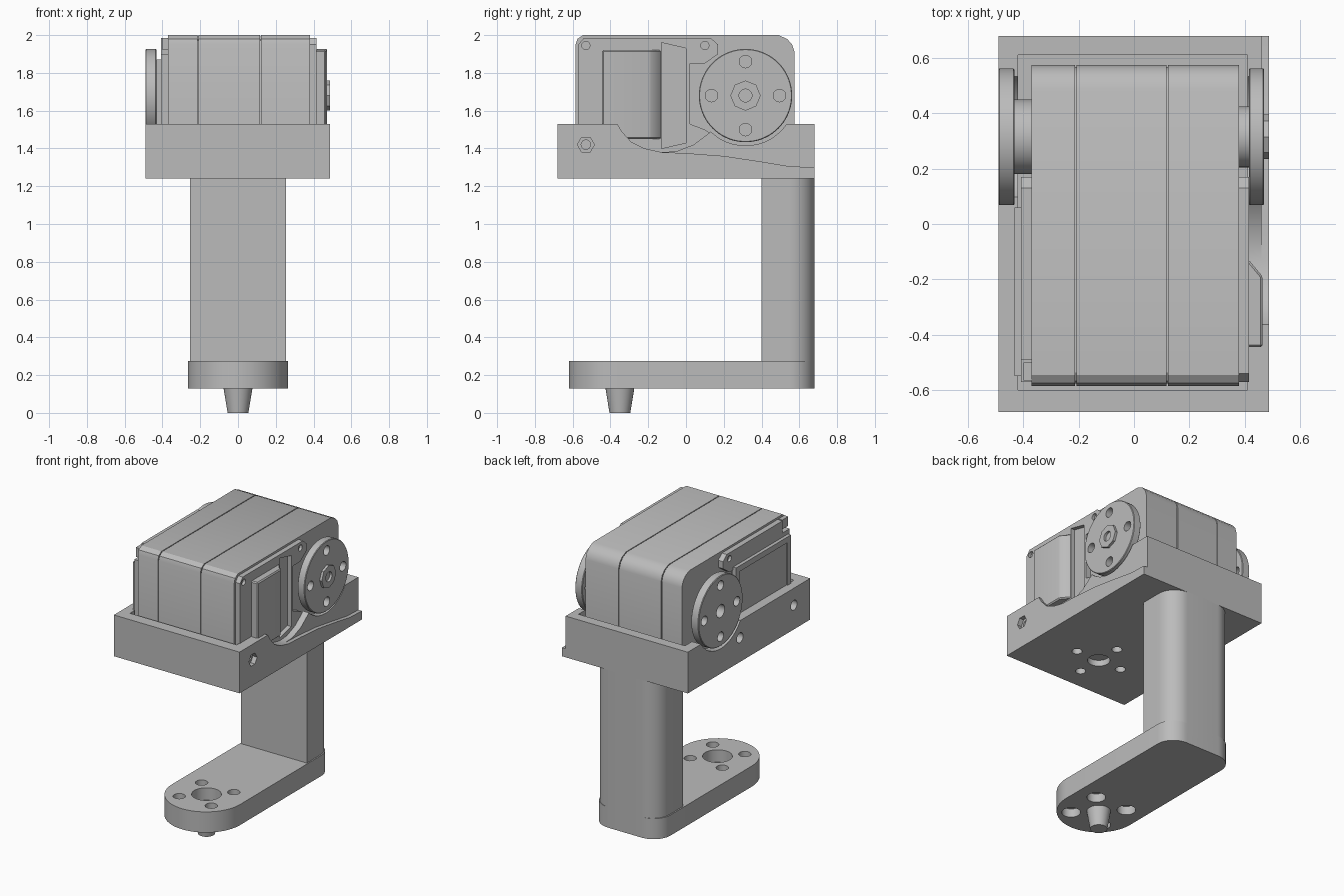
import bpy, bmesh
from math import sin, cos, pi
from mathutils import Vector

default = bpy.data.objects.get("Cube")
if default:
    bpy.data.objects.remove(default, do_unlink=True)

grey = bpy.data.materials.new("plain_grey")
grey.use_nodes = True
grey.diffuse_color = (0.5, 0.5, 0.5, 1)
grey.node_tree.nodes["Principled BSDF"].inputs["Base Color"].default_value = (0.5, 0.5, 0.5, 1)
parts = []


def place(axis, u, v, w):
    """Map profile coordinates (u, v) at depth w along an axis to xyz."""
    return Vector((w, u, v)) if axis == "x" else Vector((u, v, w))


def loft(name, axis, lower, upper, a, b):
    bm = bmesh.new()
    low = [bm.verts.new(place(axis, u, v, a)) for u, v in lower]
    top = [bm.verts.new(place(axis, u, v, b)) for u, v in upper]
    bm.faces.new(low)
    bm.faces.new(top)
    n = len(low)
    for i in range(n):
        j = (i + 1) % n
        bm.faces.new((low[i], low[j], top[j], top[i]))
    bmesh.ops.recalc_face_normals(bm, faces=bm.faces)
    mesh = bpy.data.meshes.new(name)
    bm.to_mesh(mesh)
    bm.free()
    mesh.materials.append(grey)
    ob = bpy.data.objects.new(name, mesh)
    bpy.context.scene.collection.objects.link(ob)
    parts.append(ob)
    return ob


def prism(name, axis, pts, a, b):
    return loft(name, axis, pts, pts, a, b)


def arc(u, v, r, start=0, end=2 * pi, n=48):
    return [(u + r * cos(start + (end - start) * i / n),
             v + r * sin(start + (end - start) * i / n)) for i in range(n)]


def cyl(name, axis, u, v, r, a, b, r2=None, n=48):
    return loft(name, axis, arc(u, v, r, n=n), arc(u, v, r2 or r, n=n), a, b)


def box(name, x, y, z):
    return prism(name, "z", [(x[0], y[0]), (x[1], y[0]), (x[1], y[1]), (x[0], y[1])], *z)


def bake(ob):
    bpy.context.view_layer.update()
    mesh = bpy.data.meshes.new_from_object(ob.evaluated_get(bpy.context.evaluated_depsgraph_get()))
    ob.modifiers.clear()
    ob.data = mesh


def cut(ob, cutters):
    for c in cutters:
        mod = ob.modifiers.new("cut", "BOOLEAN")
        mod.operation, mod.solver, mod.object = "DIFFERENCE", "EXACT", c
    bake(ob)
    for c in cutters:
        parts.remove(c)
        bpy.data.objects.remove(c, do_unlink=True)


def bevel(ob, width, segments=2):
    mod = ob.modifiers.new("bevel", "BEVEL")
    mod.width, mod.segments, mod.limit_method = width, segments, "ANGLE"
    bake(ob)


HUB_Y, HUB_Z, FOOT_Y = 0.315, 1.68, -0.35

# Open tray holding the motor
tray = box("tray", (-0.49, 0.488), (-0.68, 0.68), (1.24, 1.53))
dip = [(-0.37, 1.54), (-0.34, 1.49), (-0.29, 1.435), (-0.22, 1.40), (-0.13, 1.38)]
cutters = [
    box("cavity", (-0.42, 0.41), (-0.6, 0.61), (1.3, 1.6)),
    prism("dip", "x", dip + [(-0.05, 1.385), (0.04, 1.42), (0.12, 1.48), (0.18, 1.54)], 0.4, 0.5),
    prism("outer_step", "x", dip + [(0, 1.375), (0.2, 1.36), (0.4, 1.33), (0.55, 1.305),
                                    (0.69, 1.30), (0.69, 1.54)], 0.46, 0.5),
    cyl("wheel_room", "x", HUB_Y, HUB_Z, 0.265, 0.4, 0.5),
    cyl("wheel_room", "x", HUB_Y, HUB_Z, 0.265, -0.5, -0.41),
    cyl("screw_hole", "x", -0.53, 1.42, 0.045, 0.455, 0.5, n=6),
    cyl("screw_hole", "x", -0.53, 1.42, 0.025, 0.4, 0.47, n=16),
    cyl("screw_hole", "x", -0.5, 1.41, 0.035, -0.5, -0.41, n=16),
    cyl("screw_hole", "x", 0.1, 1.41, 0.035, -0.5, -0.41, n=16),
    cyl("centre_hole", "z", 0, FOOT_Y, 0.072, 1.2, 1.35)]
for du, dv in ((0.18, 0), (-0.18, 0), (0, 0.18), (0, -0.18)):
    cutters.append(cyl("mount_hole", "z", du, FOOT_Y + dv, 0.033, 1.2, 1.35, n=24))
cut(tray, cutters)

# Column with rounded rear corners
rear = arc(0.125, 0.55, 0.13, 0, pi / 2, 12) + [(0.125, 0.68)] + \
    arc(-0.125, 0.55, 0.13, pi / 2, pi, 12) + [(-0.255, 0.55)]
prism("column", "z", rear + [(-0.255, 0.4), (0.255, 0.4)], 0.2, 1.245)

# Foot: round at the front, drilled for a horn
wide = [(u * 1.035, v) for u, v in rear]
foot = prism("foot", "z", wide + arc(0, -0.355, 0.265, pi, 2 * pi, 32) + [(0.265, -0.355)], 0.13, 0.275)
cutters = [cyl("horn_recess", "z", 0, FOOT_Y, 0.095, 0.19, 0.3)]
for sx in (-1, 1):
    for sy in (-1, 1):
        x, y = sx * 0.125, FOOT_Y + sy * 0.125
        cutters += [cyl("bolt_hole", "z", x, y, 0.04, 0.1, 0.3, n=24),
                    cyl("bolt_recess", "z", x, y, 0.06, 0.1, 0.19, n=24)]
cut(foot, cutters)
cyl("peg", "z", 0, FOOT_Y, 0.055, 0, 0.14, r2=0.078)

# Motor case: three slabs around a slightly smaller core
side = [(-0.585, 1.29), (-0.585, 1.95), (-0.575, 1.98), (-0.545, 2.0), (0.49, 2.0),
        (0.535, 1.98), (0.562, 1.95), (0.575, 1.91), (0.575, 1.29)]
for name, a, b in (("case_right", -0.37, -0.214), ("case_middle", -0.208, 0.117),
                   ("case_left", 0.123, 0.38)):
    prism(name, "x", side, a, b)
prism("case_core", "x", [(u * 0.985, v - 0.008) for u, v in side], -0.36, 0.37)

# Raised side covers, stepped around the wheels
rear_edge = [(0.13, 1.985), (0.17, 1.95), (0.17, 1.9), (0.1, 1.85), (0.02, 1.85),
             (0.02, 1.53), (0.1, 1.5), (0.17, 1.45), (0.17, 1.29)]
cover = prism("left_cover", "x", [(-0.57, 1.29), (-0.57, 1.95), (-0.54, 1.985)] + rear_edge, 0.37, 0.415)
cutters = [prism("side_recess", "x", [(-0.13, 1.4), (0, 1.43), (0, 1.93), (-0.13, 1.96)], 0.385, 0.45)]
for y, z in ((-0.53, 1.945), (0.1, 1.945), (0.1, 1.42)):
    cutters.append(cyl("screw_hole", "x", y, z, 0.022, 0.395, 0.45, n=12))
cut(cover, cutters)
cover = prism("right_cover", "x", [(-0.57, 1.29), (-0.57, 1.9), (-0.49, 1.9), (-0.49, 1.985)] + rear_edge,
              -0.408, -0.365)
cut(cover, [cyl("screw_hole", "x", 0.1, 1.945, 0.022, -0.45, -0.39, n=12)])
box("right_corner_post", (-0.4, -0.36), (-0.565, -0.5), (1.92, 1.985))

# Side boxes: tapered gear housing and a thin framed panel
housing = [(0.4, -0.445), (0.465, -0.445), (0.465, -0.19), (0.415, -0.13), (0.4, -0.13)]
bevel(prism("gear_housing", "z", housing, 1.45, 1.92), 0.008, 1)
panel = box("right_panel", (-0.432, -0.4), (-0.55, 0.06), (1.4, 1.87))
cut(panel, [box("panel_inset", (-0.45, -0.424), (-0.51, 0.02), (1.44, 1.83))])

# Output wheels with four bolt holes each
for name, a, b, centre in (("left_wheel", 0.415, 0.47, 0.03), ("right_wheel", -0.49, -0.432, 0.045)):
    wheel = cyl(name, "x", HUB_Y, HUB_Z, 0.247, a, b, n=72)
    bevel(wheel, 0.004, 1)
    cutters = [cyl("centre_hole", "x", HUB_Y, HUB_Z, centre, a - 0.1, b + 0.1, n=24)]
    for du, dv in ((0.18, 0), (-0.18, 0), (0, 0.18), (0, -0.18)):
        cutters.append(cyl("bolt_hole", "x", HUB_Y + du, HUB_Z + dv, 0.033, a - 0.1, b + 0.1, n=24))
    cut(wheel, cutters)
cyl("left_shaft", "x", HUB_Y, HUB_Z, 0.11, 0.37, 0.42)
cyl("right_shaft", "x", HUB_Y, HUB_Z, 0.135, -0.435, -0.365)
nut = cyl("left_hub_nut", "x", HUB_Y, HUB_Z, 0.08, 0.465, 0.487, n=8)
cut(nut, [cyl("nut_hole", "x", HUB_Y, HUB_Z, 0.034, 0.47, 0.5, n=24)])

# Smooth round surfaces, keep edges crisp
bpy.ops.object.select_all(action="DESELECT")
for ob in parts:
    ob.select_set(True)
bpy.context.view_layer.objects.active = parts[0]
bpy.ops.object.shade_smooth_by_angle(angle=0.5)
